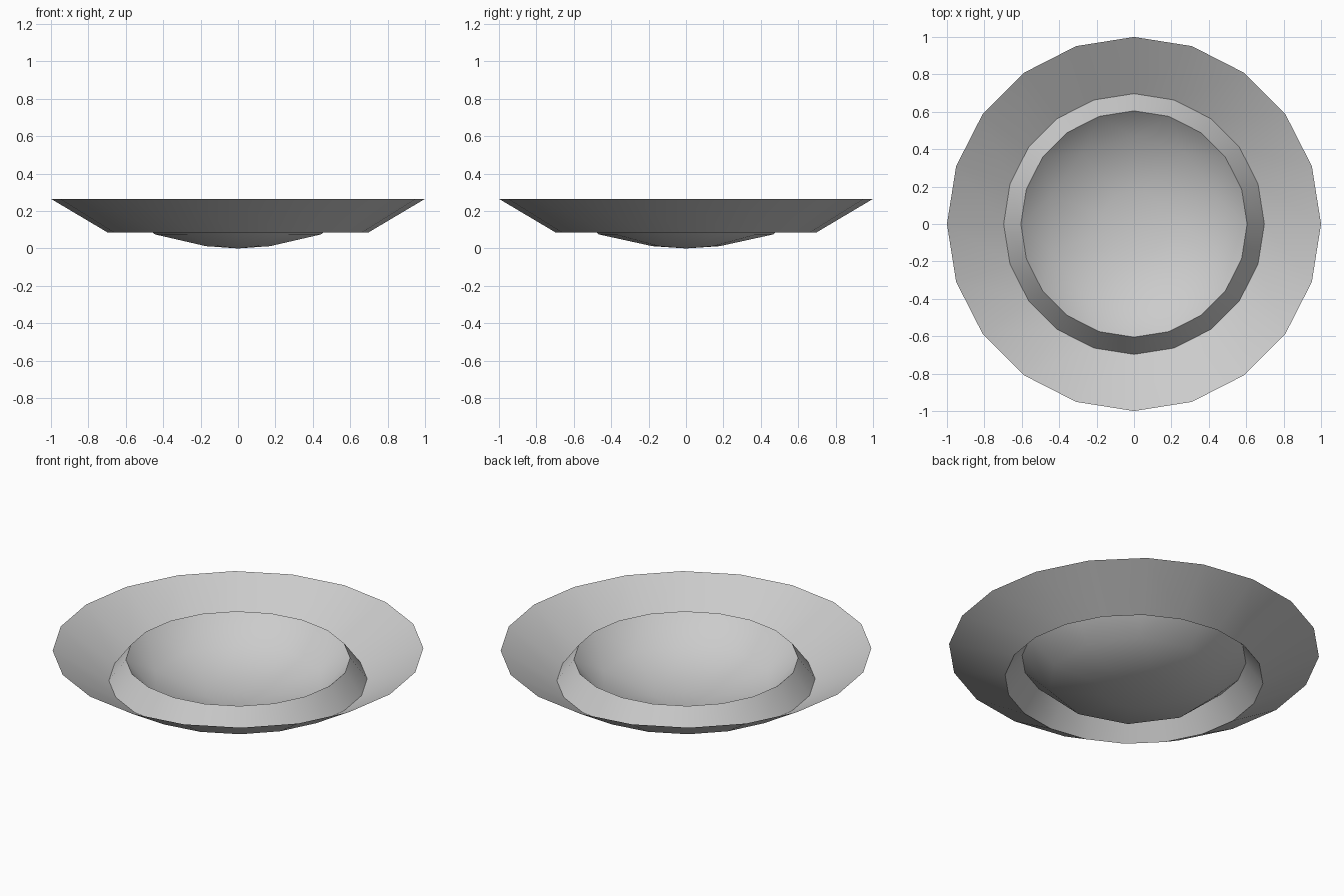
import bpy
import bmesh
from math import cos, sin, tau

cube = bpy.data.objects.get("Cube")
if cube:
    bpy.data.objects.remove(cube)

SIDES = 20
LIP = (1.0, 0.265)      # radius, height of each circular edge
GROOVE = (0.697, 0.085)
CREST = (0.605, 0.21)
BOWL_LOW = (0.467, 0.075)
BOWL_FLOOR = (0.18, 0.012)

grey = bpy.data.materials.new("plain grey")
grey.use_nodes = True
colour = (0.6, 0.6, 0.6, 1)
grey.diffuse_color = colour
grey.node_tree.nodes["Principled BSDF"].inputs["Base Color"].default_value = colour


def ring(bm, spec, count=SIDES, shift=0.0):
    r, z = spec
    angles = [tau * (i + shift) / count for i in range(count)]
    return [bm.verts.new((r * cos(a), r * sin(a), z)) for a in angles]


def bridge(bm, outer, inner):
    n = len(outer)
    for i in range(n):
        j = (i + 1) % n
        bm.faces.new((outer[i], outer[j], inner[j], inner[i]))


def finish(bm, name):
    for face in bm.faces:
        face.smooth = True
    mesh = bpy.data.meshes.new(name)
    bm.to_mesh(mesh)
    bm.free()
    mesh.materials.append(grey)
    bpy.context.collection.objects.link(bpy.data.objects.new(name, mesh))


# Flared rim and the groove wall that climbs back up inside it
for name, outer, inner in (("flared_rim", LIP, GROOVE),
                           ("groove_wall", GROOVE, CREST)):
    bm = bmesh.new()
    bridge(bm, ring(bm, outer), ring(bm, inner))
    finish(bm, name)

# Shallow bowl: round crest stepping down to rings with half the sides
bm = bmesh.new()
half = SIDES // 2
crest = ring(bm, CREST)
low = ring(bm, BOWL_LOW, half, 0.5)
floor = ring(bm, BOWL_FLOOR, half, 0.5)
centre = bm.verts.new((0, 0, 0))
for k in range(half):
    nxt = (k + 1) % half
    a, b, c = crest[2 * k], crest[2 * k + 1], crest[(2 * k + 2) % SIDES]
    bm.faces.new((a, b, low[k]))
    bm.faces.new((b, c, low[k]))
    bm.faces.new((c, low[nxt], low[k]))
    bm.faces.new((floor[k], floor[nxt], centre))
bridge(bm, low, floor)
finish(bm, "bowl")
